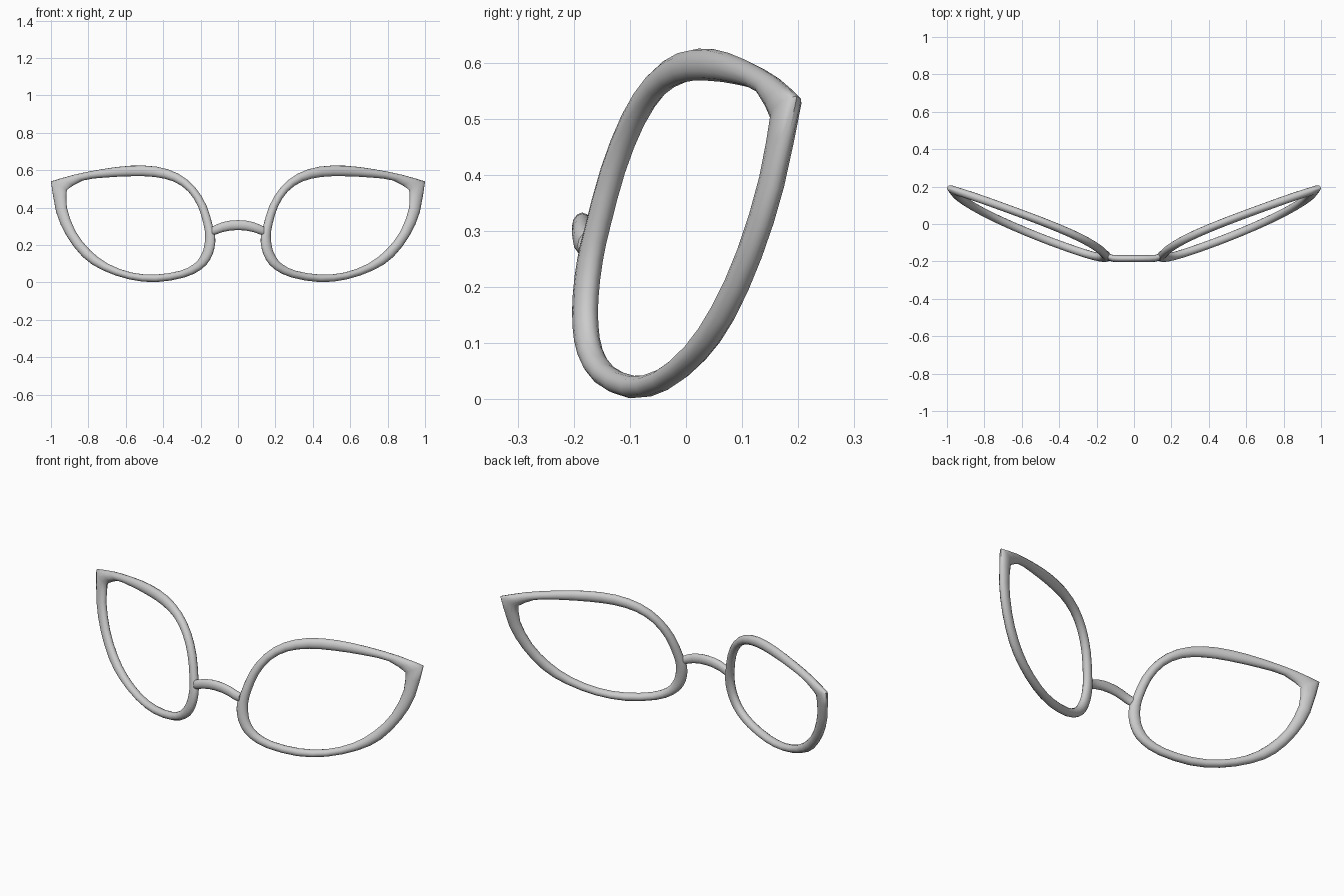
import bpy, bmesh, math
from mathutils import Vector

if "Cube" in bpy.data.objects:
    bpy.data.objects.remove(bpy.data.objects["Cube"])

SIDES = 12


def on_lens_plane(x, z):
    return Vector((x, -0.266 + 0.38 * x + 0.155 * z, z))


def refine(points):
    """Insert a smooth midpoint between stations, keeping the ends sharp."""
    out = []
    last = len(points) - 1
    for i in range(last):
        p0, p1, p2, p3 = (points[min(max(i + d, 0), last)] for d in (-1, 0, 1, 2))
        out.append(p1)
        out.append(tuple((9 * (b + c) - a - d) / 16 for a, b, c, d in zip(p0, p1, p2, p3)))
    return out + [points[-1]]


def sweep(name, sections, normal, half_t, closed, mirrored=False):
    """Elliptical tube through (outer, inner) edge pairs."""
    bm = bmesh.new()
    rings = []
    for a, b in sections:
        mid, half = (a + b) / 2, (a - b) / 2
        ring = []
        for i in range(SIDES):
            t = 2 * math.pi * i / SIDES
            ring.append(bm.verts.new(mid + half * math.cos(t) + normal * half_t * math.sin(t)))
        rings.append(ring)
    n = len(rings)
    for i in range(n if closed else n - 1):
        r, s = rings[i], rings[(i + 1) % n]
        for j in range(SIDES):
            k = (j + 1) % SIDES
            bm.faces.new((r[j], r[k], s[k], s[j]))
    if not closed:
        bm.faces.new(rings[0])
        bm.faces.new(rings[-1])
    if mirrored:
        for v in bm.verts:
            v.co.x = -v.co.x
    bmesh.ops.recalc_face_normals(bm, faces=bm.faces)
    me = bpy.data.meshes.new(name)
    bm.to_mesh(me)
    bm.free()
    ob = bpy.data.objects.new(name, me)
    bpy.context.collection.objects.link(ob)
    bpy.ops.object.select_all(action='DESELECT')
    bpy.context.view_layer.objects.active = ob
    ob.select_set(True)
    bpy.ops.object.shade_smooth_by_angle(angle=math.radians(50))


# Cat-eye rim: outer x, z and inner x, z around the lens, starting at the tip
RIM = [
    (1.0, .54, .915, .495), (.88, .575, .83, .545), (.725, .606, .71, .561),
    (.575, .624, .565, .568), (.435, .619, .445, .564), (.318, .581, .342, .539),
    (.23, .51, .265, .485), (.168, .41, .213, .405), (.135, .30, .185, .315),
    (.122, .245, .175, .25), (.126, .185, .182, .185), (.15, .122, .2, .14),
    (.197, .07, .235, .098), (.285, .027, .31, .062), (.435, .002, .44, .042),
    (.58, .016, .57, .053), (.725, .066, .695, .1), (.83, .136, .79, .172),
    (.917, .25, .868, .272), (.972, .375, .915, .40),
]
stations = refine(RIM + RIM[:1])[:-1]
sections = [(on_lens_plane(a, b), on_lens_plane(c, d)) for a, b, c, d in stations]
lens_normal = Vector((-0.38, 1, -0.155)).normalized()
sweep("right_rim", sections, lens_normal, 0.022, True)
sweep("left_rim", sections, lens_normal, 0.022, True, mirrored=True)

# Arched nose bridge: x, top z, bottom z, ending inside the rims
HALF_BRIDGE = [(0, .333, .28), (.04, .331, .278), (.08, .323, .27), (.115, .31, .258), (.14, .298, .25)]
arch = [(-x, t, b) for x, t, b in HALF_BRIDGE[:0:-1]] + HALF_BRIDGE
sweep("bridge", [(Vector((x, -.185 + .35 * max(0, abs(x) - .11), t)),
                  Vector((x, -.185 + .35 * max(0, abs(x) - .11), b))) for x, t, b in arch],
      Vector((0, 1, 0)), 0.0185, False)
